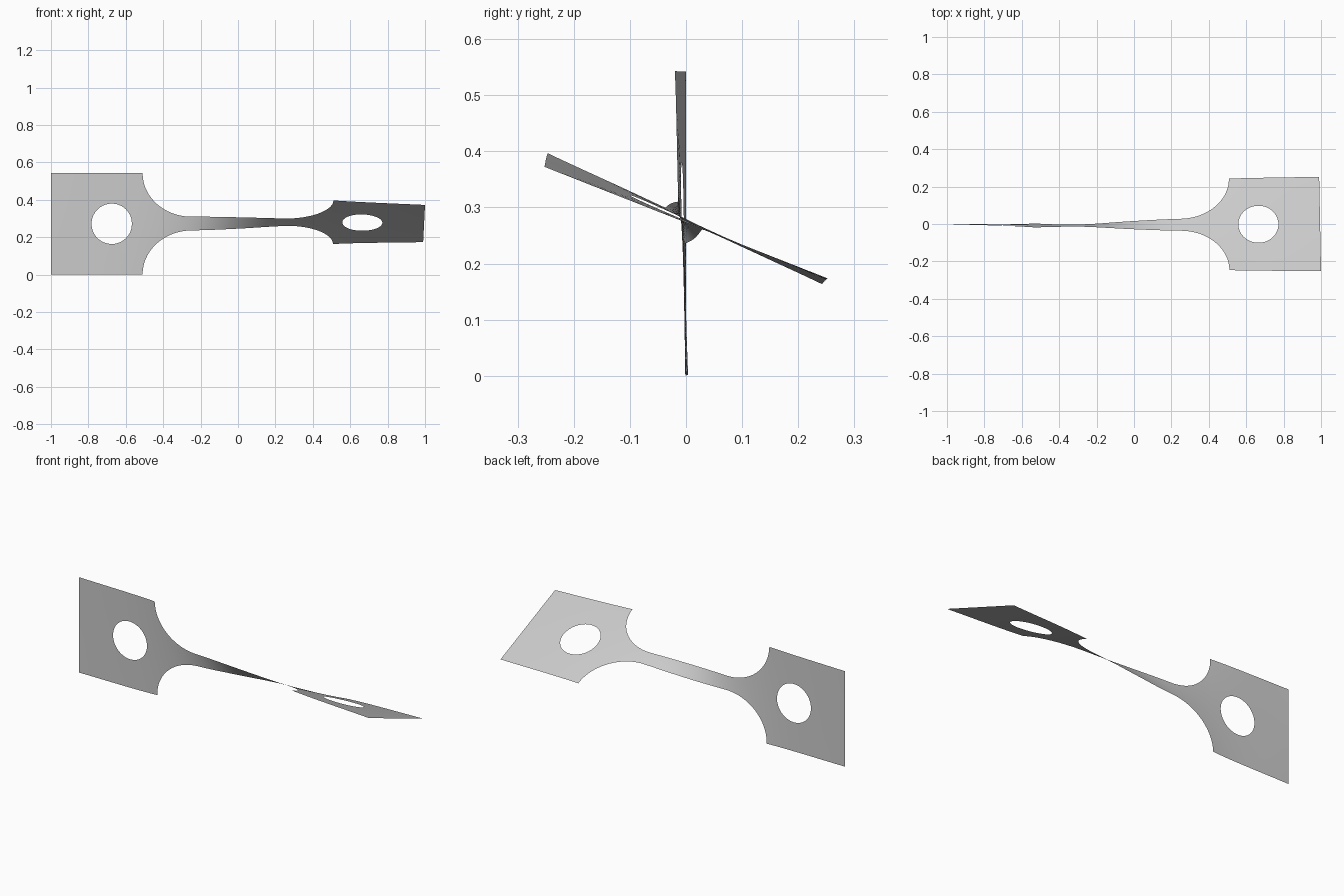
import bpy, bmesh
from math import sin, cos, pi, radians, sqrt, hypot

cube = bpy.data.objects.get("Cube")
if cube:
    bpy.data.objects.remove(cube, do_unlink=True)

HALF, NECK = 0.271, 0.0375      # half widths of the plates and the neck
STEP, HOLE = 0.51, 0.108        # where plates meet the neck, hole radius
ACROSS, ALONG, RINGS = 16, 80, 8

# Stations along the strip: x, twist in degrees, centre y, centre z
STATIONS = [(-1, 0, 0, 0.271), (-0.51, 2.5, -0.008, 0.272), (-0.25, 11, -0.008, 0.273),
            (0, 36, -0.006, 0.276), (0.25, 58, -0.004, 0.280),
            (0.51, 64.5, -0.002, 0.280), (1, 68.5, 0, 0.273)]


def slope(i, k):
    a, b = STATIONS[max(i - 1, 0)], STATIONS[min(i + 1, len(STATIONS) - 1)]
    return (b[k] - a[k]) / (b[0] - a[0])


def sample(x, k):
    """Smooth interpolation of one station column."""
    i = 0
    while i < len(STATIONS) - 2 and x > STATIONS[i + 1][0]:
        i += 1
    a, b = STATIONS[i], STATIONS[i + 1]
    d = b[0] - a[0]
    t = (x - a[0]) / d
    s = t * t * (3 - 2 * t)
    return (a[k] * (1 - s) + b[k] * s
            + d * t * (1 - t) * ((1 - t) * slope(i, k) - t * slope(i + 1, k)))


def half_width(x):
    """Straight neck with a rounded flare at both ends."""
    t = max(0, (abs(x) - 0.25) / (STEP - 0.25))
    return NECK + (HALF - NECK) * (1 - sqrt(max(0, 1 - t * t)))


def add_strip(bm, rows, closed=False):
    verts = [[bm.verts.new((x, v, 0)) for x, v in row] for row in rows]
    n = len(rows[0])
    for a, b in zip(verts, verts[1:]):
        for j in range(n if closed else n - 1):
            k = (j + 1) % n
            bm.faces.new((a[j], a[k], b[k], b[j]))


def add_plate(bm, x0, x1, centre):
    """Rectangle with a round hole, made of rings from the hole outward."""
    corners = [(x0, -HALF), (x1, -HALF), (x1, HALF), (x0, HALF)]
    edge = []
    for (ax, av), (bx, bv) in zip(corners, corners[1:] + corners[:1]):
        edge += [(ax + (bx - ax) * j / ACROSS, av + (bv - av) * j / ACROSS)
                 for j in range(ACROSS)]
    rows = []
    for r in range(RINGS + 1):
        t = r / RINGS
        row = []
        for x, v in edge:
            dx = x - centre
            f = HOLE / hypot(dx, v) * (1 - t) + t
            row.append((centre + dx * f, v * f))
        rows.append(row)
    add_strip(bm, rows, closed=True)


# Flat strip: two plates joined by the neck
bm = bmesh.new()
add_plate(bm, -1, -STEP, -0.675)
add_plate(bm, STEP, 1, 0.667)
neck = []
for i in range(ALONG + 1):
    x = STEP * sin(pi / 2 * (2 * i / ALONG - 1))
    neck.append([(x, half_width(x) * (2 * j / ACROSS - 1)) for j in range(ACROSS + 1)])
add_strip(bm, neck)
bmesh.ops.remove_doubles(bm, verts=bm.verts, dist=0.0002)
bmesh.ops.recalc_face_normals(bm, faces=bm.faces)

# Twist the strip about its long axis
for vert in bm.verts:
    x, v, _ = vert.co
    a = radians(sample(x, 1))
    skew = 0.005 * max(0, x) ** 2 * (1 - v / HALF)
    vert.co = (x - skew, sample(x, 2) - v * sin(a), sample(x, 3) + v * cos(a))

mesh = bpy.data.meshes.new("twisted_strip")
bm.to_mesh(mesh)
bm.free()
strip = bpy.data.objects.new("twisted_strip", mesh)
bpy.context.collection.objects.link(strip)
for poly in mesh.polygons:
    poly.use_smooth = True

# Plain grey sheet
grey = bpy.data.materials.new("light_grey")
grey.use_nodes = True
colour = (0.6, 0.6, 0.6, 1)
grey.diffuse_color = colour
grey.node_tree.nodes["Principled BSDF"].inputs["Base Color"].default_value = colour
mesh.materials.append(grey)
